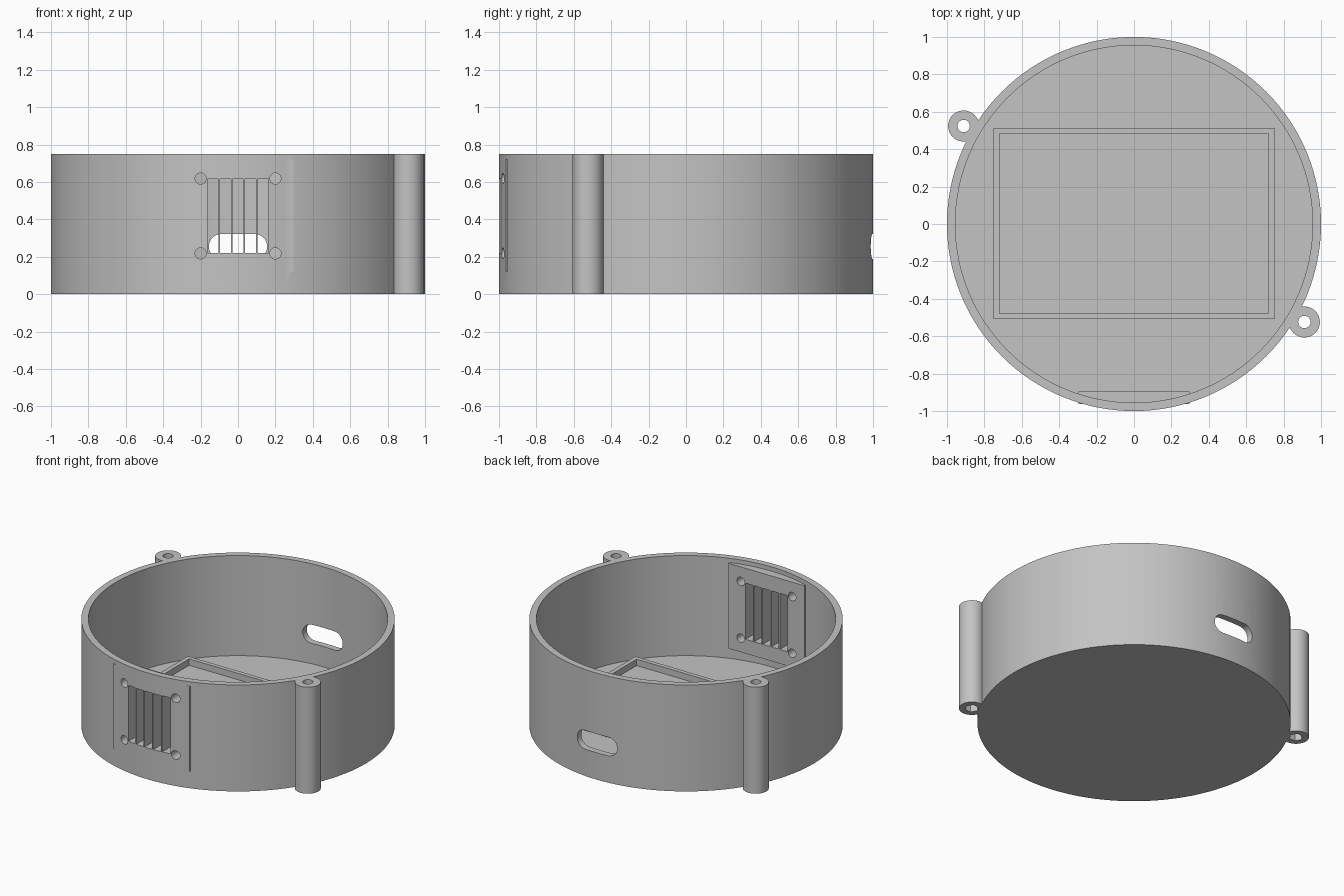
import bpy, bmesh
from math import sin, cos, pi
from mathutils import Matrix

if "Cube" in bpy.data.objects:
    bpy.data.objects.remove(bpy.data.objects["Cube"])

grey = bpy.data.materials.new("light_grey_plastic")
grey.use_nodes = True
colour = (0.55, 0.55, 0.55, 1)
grey.diffuse_color = colour
grey.node_tree.nodes["Principled BSDF"].inputs["Base Color"].default_value = colour

HEIGHT, WALL, FLOOR = 0.75, 0.045, 0.045


def arc(cx, cy, r, start=0, end=2 * pi, n=32, closed=True):
    steps = n if closed else n - 1
    return [(cx + r * cos(start + (end - start) * i / steps),
             cy + r * sin(start + (end - start) * i / steps)) for i in range(n)]


def rect(x0, x1, y0, y1):
    return [(x0, y0), (x1, y0), (x1, y1), (x0, y1)]


def prism(name, outline, low, high, along_y=False):
    """Extrude an outline along z, or along y when the outline is in x and z."""
    bm = bmesh.new()
    face = bm.faces.new([bm.verts.new((a, b, low)) for a, b in outline])
    made = bmesh.ops.extrude_face_region(bm, geom=[face])["geom"]
    bmesh.ops.translate(bm, vec=(0, 0, high - low),
                        verts=[v for v in made if isinstance(v, bmesh.types.BMVert)])
    if along_y:
        swap = Matrix(((1, 0, 0, 0), (0, 0, 1, 0), (0, 1, 0, 0), (0, 0, 0, 1)))
        bmesh.ops.transform(bm, matrix=swap, verts=bm.verts)
    bmesh.ops.recalc_face_normals(bm, faces=bm.faces)
    mesh = bpy.data.meshes.new(name)
    bm.to_mesh(mesh)
    bm.free()
    mesh.materials.append(grey)
    obj = bpy.data.objects.new(name, mesh)
    bpy.context.collection.objects.link(obj)
    return obj


def combine(target, other, operation):
    """Apply a boolean and discard the helper."""
    mod = target.modifiers.new("combine", "BOOLEAN")
    mod.operation, mod.solver, mod.object = operation, "EXACT", other
    other.hide_render = True
    bpy.context.view_layer.objects.active = target
    bpy.ops.object.modifier_apply(modifier=mod.name)
    bpy.data.objects.remove(other)


# Round case, hollow and open at the top
case = prism("round_case", arc(0, 0, 1, n=128), 0, HEIGHT)
combine(case, prism("hollow", arc(0, 0, 1 - WALL, n=128), FLOOR, HEIGHT + 0.1), "DIFFERENCE")

# Flat mounting pad set into the front wall
combine(case, prism("vent_pad", rect(-0.297, 0.297, 0.12, 0.72), -0.962, -0.895, True), "UNION")

# Screw posts on opposite sides, with a bore and a hexagonal nut pocket below
for side in (1, -1):
    x, y = 0.911 * side, -0.524 * side
    combine(case, prism("screw_post", arc(x, y, 0.083), 0, HEIGHT), "UNION")
    combine(case, prism("screw_bore", arc(x, y, 0.033), -0.1, HEIGHT + 0.1), "DIFFERENCE")
    combine(case, prism("nut_pocket", arc(x, y, 0.045, n=6), -0.1, 0.06), "DIFFERENCE")

# Five vertical vent slots and four screw holes in the front
for i in range(-2, 3):
    x = i * 0.067
    combine(case, prism("vent_slot", rect(x - 0.029, x + 0.029, 0.22, 0.615), -1.1, -0.8, True),
            "DIFFERENCE")
for x in (-0.2, 0.2):
    for z in (0.218, 0.618):
        combine(case, prism("vent_screw_hole", arc(x, z, 0.03, n=24), -1.1, -0.8, True),
                "DIFFERENCE")

# Rounded cable opening in the back
capsule = (arc(0.09, 0.255, 0.066, -pi / 2, pi / 2, 16, False)
           + arc(-0.09, 0.255, 0.066, pi / 2, 3 * pi / 2, 16, False))
combine(case, prism("cable_opening", capsule, 0.8, 1.1, True), "DIFFERENCE")

# Low rectangular frame on the floor
frame = prism("board_frame", rect(-0.75, 0.75, -0.508, 0.514), FLOOR - 0.01, 0.09)
combine(frame, prism("frame_hollow", rect(-0.72, 0.72, -0.478, 0.484), 0, 0.2), "DIFFERENCE")

# Smooth the curved walls and keep the rims sharp
bpy.ops.object.select_all(action="DESELECT")
case.select_set(True)
bpy.context.view_layer.objects.active = case
bpy.ops.object.shade_smooth_by_angle(angle=pi / 6)
